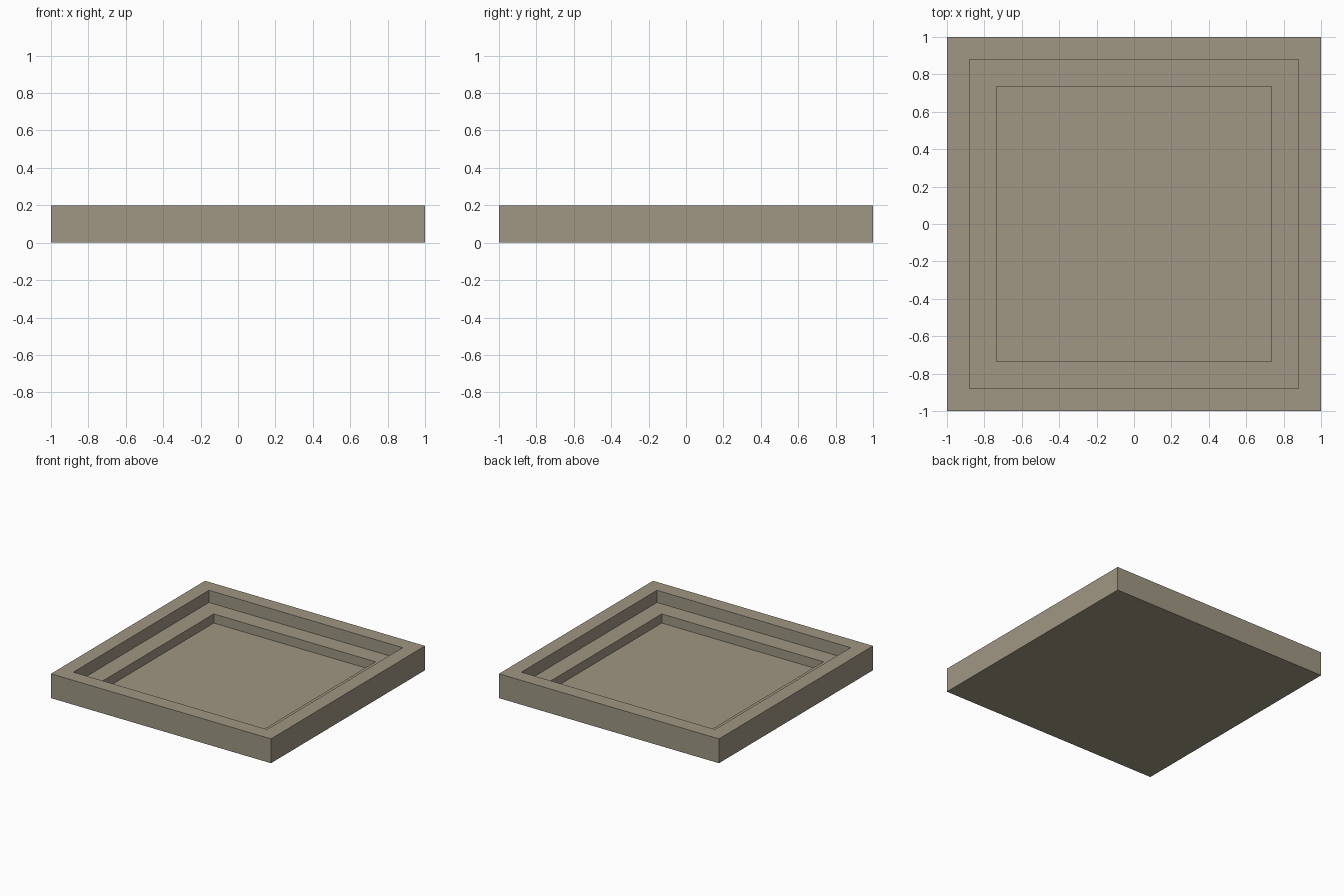
import bpy

if "Cube" in bpy.data.objects:
    bpy.data.objects.remove(bpy.data.objects["Cube"])

wood = bpy.data.materials.new("weathered tan")
wood.diffuse_color = (0.35, 0.31, 0.23, 1)
wood.use_nodes = True
wood.node_tree.nodes["Principled BSDF"].inputs["Base Color"].default_value = wood.diffuse_color


def box(name, x0, x1, y0, y1, z0, z1):
    bpy.ops.mesh.primitive_cube_add(size=1, location=((x0 + x1) / 2, (y0 + y1) / 2, (z0 + z1) / 2))
    ob = bpy.context.object
    ob.name = name
    ob.scale = (x1 - x0, y1 - y0, z1 - z0)
    bpy.ops.object.transform_apply(location=False, rotation=False, scale=True)
    ob.data.materials.append(wood)
    return ob


def frame(name, outer, inner, z0, z1):
    # long side rails, with front and back rails fitted between them
    for s, side in ((-1, "left"), (1, "right")):
        a, b = sorted((s * outer, s * inner))
        box(f"{name}_{side}", a, b, -outer, outer, z0, z1)
    for s, side in ((-1, "front"), (1, "back")):
        a, b = sorted((s * outer, s * inner))
        box(f"{name}_{side}", -inner, inner, a, b, z0, z1)


BASE_TOP = 0.025
# floor panel
box("base_panel", -1, 1, -1, 1, 0, BASE_TOP)
# tall outer rails
frame("outer_rail", 1.0, 0.88, BASE_TOP, 0.2)
# low inner ledge
frame("inner_ledge", 0.88, 0.735, BASE_TOP, 0.1)
